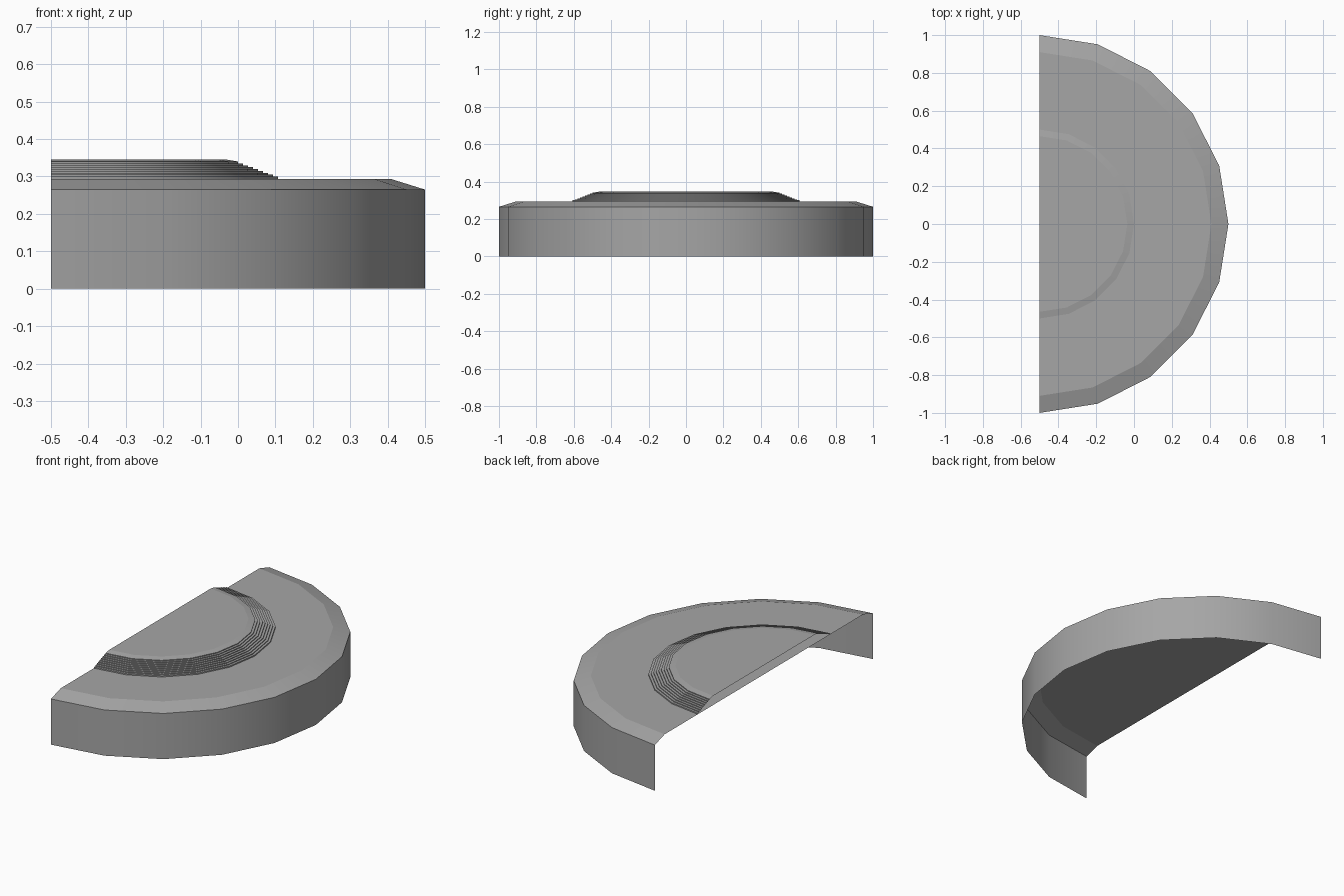
import bpy
import bmesh
from math import cos, sin, pi, radians

cube = bpy.data.objects.get("Cube")
if cube:
    bpy.data.objects.remove(cube, do_unlink=True)

SEGMENTS = 10      # facets around the half circle
CENTRE_X = -0.5    # middle of the straight open side

grey = bpy.data.materials.new("mid grey")
grey.use_nodes = True
colour = (0.38, 0.38, 0.38, 1)
grey.diffuse_color = colour
grey.node_tree.nodes["Principled BSDF"].inputs["Base Color"].default_value = colour


def half_turned_shell(name, profile):
    """Sweep (radius, height) points through a half circle and cap the top."""
    bm = bmesh.new()
    rings = []
    for r, z in profile:
        angles = [-pi / 2 + pi * i / SEGMENTS for i in range(SEGMENTS + 1)]
        rings.append([bm.verts.new((CENTRE_X + r * cos(a), r * sin(a), z))
                      for a in angles])
    for low, high in zip(rings, rings[1:]):
        for i in range(SEGMENTS):
            bm.faces.new((low[i], low[i + 1], high[i + 1], high[i]))
    bm.faces.new(rings[-1])
    mesh = bpy.data.meshes.new(name)
    bm.to_mesh(mesh)
    bm.free()
    mesh.materials.append(grey)
    obj = bpy.data.objects.new(name, mesh)
    bpy.context.collection.objects.link(obj)

    # Smooth the curved walls, keep the level faces flat
    bpy.ops.object.select_all(action='DESELECT')
    obj.select_set(True)
    bpy.context.view_layer.objects.active = obj
    bpy.ops.object.shade_smooth_by_angle(angle=radians(30))
    for face in mesh.polygons:
        if face.normal.z > 0.999:
            face.use_smooth = False
    return obj


# Base: open half drum with a bevelled rim
half_drum = half_turned_shell("half_drum", [(1, 0), (1, 0.265), (0.91, 0.293)])

# Raised centre: fine steps ending in a softly bevelled plateau
STEPS = 8
steps = [(0.607, 0.293)]
for i in range(STEPS):
    r = 0.607 - 0.0134 * i
    z = 0.30 + 0.005 * i
    steps += [(r, z), (r - 0.0134, z)]
steps += [(0.5, 0.34), (0.465, 0.346)]
stepped_centre = half_turned_shell("stepped_centre", steps)
